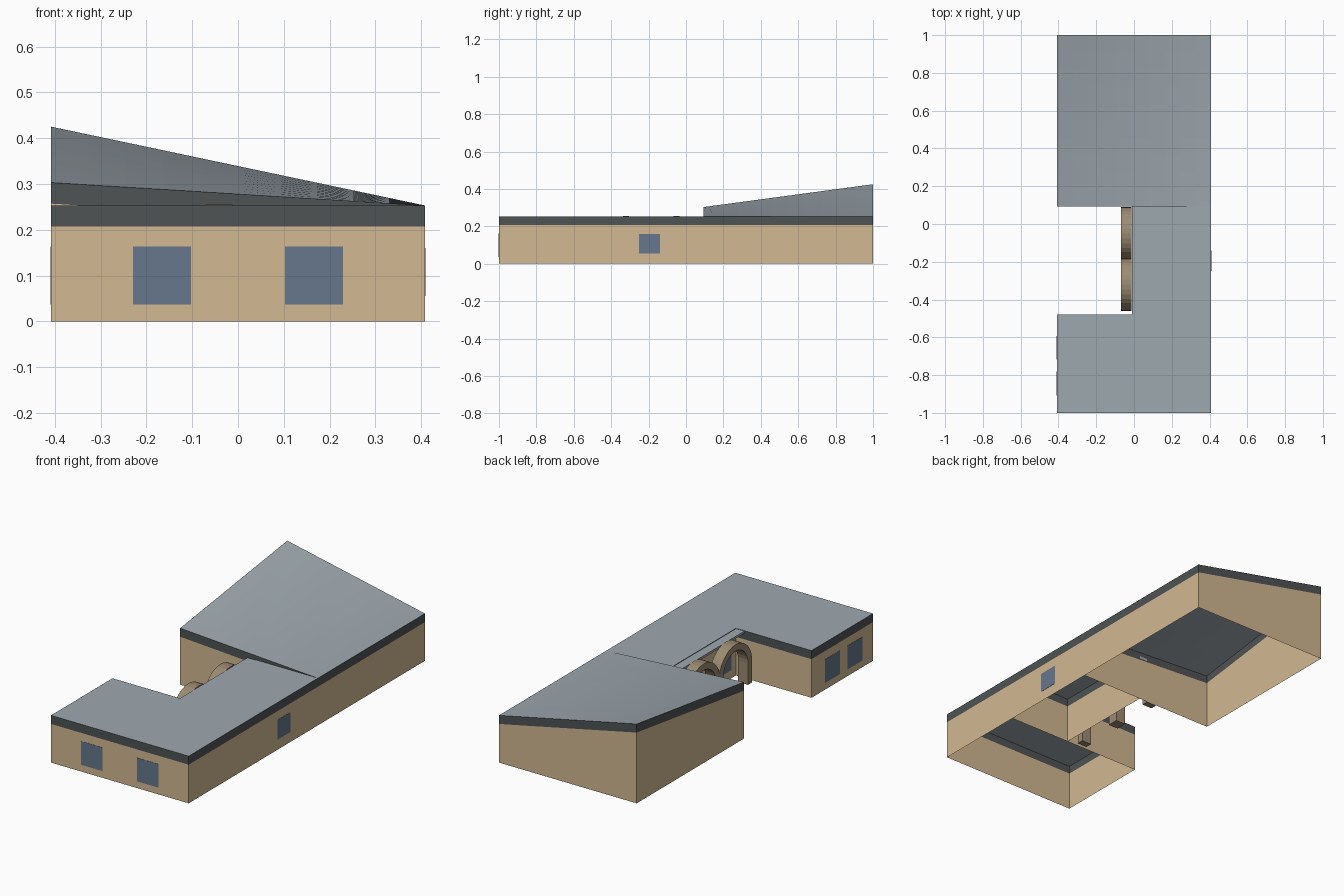
import bpy, bmesh, math
from mathutils import Vector

old = bpy.data.objects.get("Cube")
if old:
    bpy.data.objects.remove(old, do_unlink=True)


def material(name, rgb):
    lin = [((c / 255 + 0.055) / 1.055) ** 2.4 for c in rgb] + [1]
    m = bpy.data.materials.new(name)
    m.use_nodes = True
    m.diffuse_color = lin
    m.node_tree.nodes["Principled BSDF"].inputs["Base Color"].default_value = lin
    return m


WALL = material("tan_wall", (210, 184, 146))
STONE = material("brown_stone", (156, 139, 114))
FASCIA = material("dark_fascia", (79, 83, 84))
ROOF = material("grey_roof", (158, 168, 175))
GLASS = material("blue_window", (102, 119, 140))

W, FLAT, BAND = 0.408, 0.253, 0.046     # half width, flat roof height, fascia depth
HALL = 0.093                            # front of the back hall


def finish(name, bm, mats):
    mesh = bpy.data.meshes.new(name)
    bm.to_mesh(mesh)
    bm.free()
    for m in mats:
        mesh.materials.append(m)
    ob = bpy.data.objects.new(name, mesh)
    bpy.context.collection.objects.link(ob)


def box(name, lo, hi, mat):
    bm = bmesh.new()
    bmesh.ops.create_cube(bm, size=1)
    lo, hi = Vector(lo), Vector(hi)
    for v in bm.verts:
        v.co = (lo + hi) / 2 + v.co * (hi - lo)
    finish(name, bm, [mat])


def room(name, x0, x1, y0, y1, top, sides=(0, 1, 2, 3), n=1):
    """Open-bottomed room: thin walls, dark fascia, roof sheet and ceiling."""
    bm = bmesh.new()

    def quad(points, index):
        f = bm.faces.new([bm.verts.new(p) for p in points])
        f.material_index = index

    corners = [(x0, y0), (x1, y0), (x1, y1), (x0, y1)]
    for i in sides:
        a, b = corners[i], corners[(i + 1) % 4]
        ta, tb = top(*a), top(*b)
        quad([(*a, 0), (*b, 0), (*b, tb - BAND), (*a, ta - BAND)], 0)
        quad([(*a, ta - BAND), (*b, tb - BAND), (*b, tb), (*a, ta)], 1)
    # Roof grid above, ceiling just beneath
    for i in range(n):
        for j in range(n):
            xa, xb = (x0 + (x1 - x0) * k / n for k in (i, i + 1))
            ya, yb = (y0 + (y1 - y0) * k / n for k in (j, j + 1))
            cell = [(xa, ya), (xb, ya), (xb, yb), (xa, yb)]
            quad([(x, y, top(x, y)) for x, y in cell], 2)
            quad([(x, y, top(x, y) - 0.004) for x, y in reversed(cell)], 2)
    bmesh.ops.remove_doubles(bm, verts=bm.verts, dist=0.0005)
    finish(name, bm, [WALL, FASCIA, ROOF])


def flat(x, y):
    return FLAT


def twisted(x, y):
    rise = 0.05 + 0.122 * (y - HALL) / (1 - HALL)
    return FLAT + rise * (W - x) / (2 * W)


# Rooms
room("front_wing", -W, W, -1, -0.48, flat)
room("corridor", 0.04, W, -0.48, HALL, flat, sides=(1, 3))
room("back_hall", -W, W, HALL, 1, twisted, n=10)

# Thin overhang above the arcade
box("arcade_roof", (-0.01, -0.48, FLAT - 0.014), (0.039, HALL, FLAT - 0.002), ROOF)


# Arcade arches
def arch(name, cy, outer=0.14, inner=0.105, spring=0.1155, steps=16):
    bm = bmesh.new()

    def outline(r):
        arc = [(cy + r * math.cos(math.pi * k / steps),
                spring + r * math.sin(math.pi * k / steps)) for k in range(steps + 1)]
        return [(cy + r, 0)] + arc + [(cy - r, 0)]

    rings = []
    for o, i in zip(outline(outer), outline(inner)):
        rings.append([bm.verts.new((x, *p)) for x, p in
                      ((-0.07, o), (-0.012, o), (-0.012, i), (-0.07, i))])
    for a, b in zip(rings, rings[1:]):
        for k in range(4):
            m = (k + 1) % 4
            bm.faces.new((a[k], a[m], b[m], b[k]))
    bm.faces.new(rings[0])
    bm.faces.new(rings[-1])
    bmesh.ops.recalc_face_normals(bm, faces=bm.faces)
    finish(name, bm, [STONE])


arch("front_arch", -0.32)
arch("back_arch", -0.05)

# Windows: thin plates on the outer side of the walls only
NEAR, FAR = 0.0006, 0.0018
for side, cx in (("right", -0.166), ("left", 0.166)):
    box("front_window_" + side, (cx - 0.063, -1 - FAR, 0.037),
        (cx + 0.063, -1 - NEAR, 0.163), GLASS)
for k, cy in enumerate((-0.655, -0.845)):
    box(f"wing_window_{k + 1}", (-W - FAR, cy - 0.063, 0.037),
        (-W - NEAR, cy + 0.063, 0.163), GLASS)
box("corridor_window", (W + NEAR, -0.25, 0.055), (W + FAR, -0.14, 0.16), GLASS)
box("courtyard_window", (0.04 - FAR, -0.44, 0.045), (0.04 - NEAR, -0.33, 0.163), GLASS)
